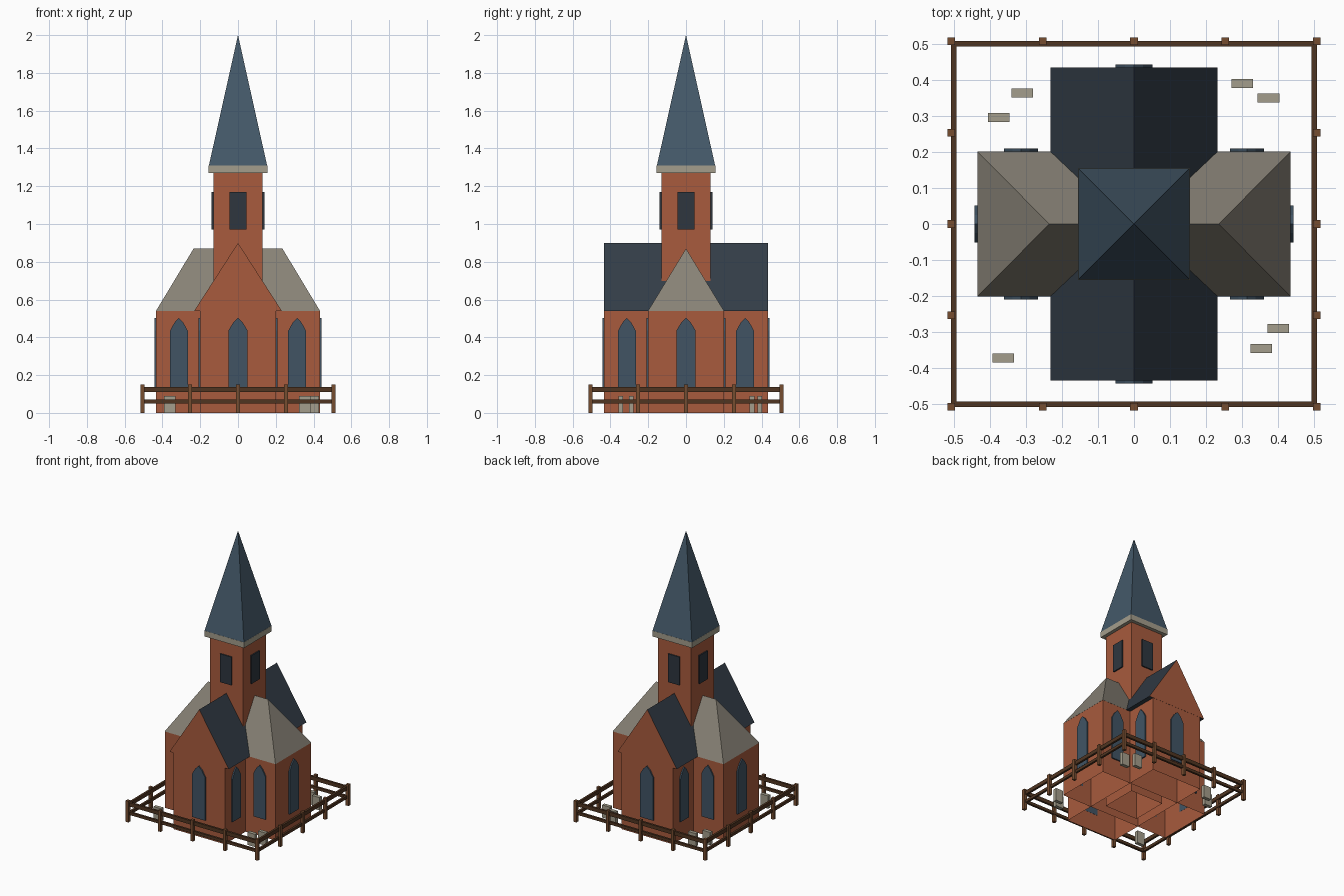
import bpy, bmesh, math
from mathutils import Matrix, Vector

if "Cube" in bpy.data.objects:
    bpy.data.objects.remove(bpy.data.objects["Cube"])


def mat(name, r, g, b):
    """Flat material from 0-255 display values."""
    def lin(c):
        c /= 255
        return c / 12.92 if c <= 0.04045 else ((c + 0.055) / 1.055) ** 2.4
    m = bpy.data.materials.new(name)
    m.diffuse_color = (lin(r), lin(g), lin(b), 1)
    m.use_nodes = True
    m.node_tree.nodes["Principled BSDF"].inputs["Base Color"].default_value = m.diffuse_color
    return m


BRICK = mat("brick", 168, 91, 61)
SLATE = mat("dark slate", 50, 60, 70)
STONE_ROOF = mat("grey shingle", 136, 130, 118)
BLUE = mat("blue slate", 68, 89, 105)
GLASS = mat("blue glass", 65, 84, 100)
LOUVRE = mat("dark louvre", 46, 54, 63)
STONE = mat("pale stone", 164, 158, 140)
RAIL = mat("dark wood", 80, 53, 33)
POST = mat("brown wood", 118, 77, 48)


def make(name, verts, faces, *mats):
    me = bpy.data.meshes.new(name)
    me.from_pydata(verts, [], faces)
    bm = bmesh.new()
    bm.from_mesh(me)
    bmesh.ops.recalc_face_normals(bm, faces=bm.faces)
    bm.to_mesh(me)
    bm.free()
    for m in mats:
        me.materials.append(m)
    ob = bpy.data.objects.new(name, me)
    bpy.context.collection.objects.link(ob)
    return ob


def rect(hx, hy, z):
    return [(-hx, -hy, z), (hx, -hy, z), (hx, hy, z), (-hx, hy, z)]


SIDES = [(i, (i + 1) % 4, 4 + (i + 1) % 4, 4 + i) for i in range(4)]
CAPS = [(3, 2, 1, 0), (4, 5, 6, 7)]


def walls(name, hx, hy, top):
    """Hollow wall shell, open to the ground."""
    return make(name, rect(hx, hy, 0) + rect(hx, hy, top), SIDES, BRICK)


def box(name, x, y, z0, z1, hx, hy, m):
    ob = make(name, rect(hx, hy, z0) + rect(hx, hy, z1), SIDES + CAPS, m)
    ob.location = (x, y, 0)
    return ob


def plate(name, outline, centre, angle, m, depth=0.009):
    """Thin panel with an (x, z) outline, facing -y before turning by angle."""
    n = len(outline)
    v = [(x, -depth, z) for x, z in outline] + [(x, 0.001, z) for x, z in outline]
    f = [tuple(range(n)), tuple(range(2 * n - 1, n - 1, -1))]
    f += [(i, (i + 1) % n, n + (i + 1) % n, n + i) for i in range(n)]
    ob = make(name, v, f, m)
    ob.matrix_world = Matrix.Rotation(angle, 4, 'Z') @ Matrix.Translation(centre)
    return ob


# brick walls
L, W, EAVE = 0.433, 0.2, 0.54
walls("nave_walls", W, L, EAVE)
walls("transept_walls", L, W, EAVE)
walls("tower_walls", 0.13, 0.13, 1.27)

# nave roof: slate slopes and brick gable ends
nave = make("nave_roof", rect(0.232, L + 0.001, EAVE) + [(0, -L - 0.001, 0.9), (0, L + 0.001, 0.9)],
            [(0, 1, 2, 3), (0, 1, 4), (2, 3, 5), (1, 2, 5, 4), (3, 0, 4, 5)], SLATE, BRICK)
for p in nave.data.polygons:
    p.material_index = 1 if abs(p.normal.y) > 0.9 else 0

# transept hipped roof
make("transept_roof", rect(L + 0.001, W + 0.001, EAVE) + [(-0.235, 0, 0.87), (0.235, 0, 0.87)],
     [(0, 1, 2, 3), (0, 1, 5, 4), (2, 3, 4, 5), (1, 2, 5), (3, 0, 4)], STONE_ROOF)

# tower cornice and spire
box("tower_cornice", 0, 0, 1.27, 1.31, 0.155, 0.155, STONE)
make("spire", rect(0.154, 0.154, 1.31) + [(0, 0, 2.0)],
     [(3, 2, 1, 0)] + [(i, (i + 1) % 4, 4) for i in range(4)], BLUE)


# windows on every side
def arch(w):
    return [(-w, 0.13), (w, 0.13), (w, 0.435), (w * 0.5, 0.478), (0, 0.503),
            (-w * 0.5, 0.478), (-w, 0.435)]


louvre = [(-0.045, 0.97), (0.045, 0.97), (0.045, 1.17), (-0.045, 1.17)]
for k in range(4):
    a = k * math.pi / 2
    plate("end_window", arch(0.051), (0, -L, 0), a, GLASS)
    plate("tower_window", louvre, (0, -0.13, 0), a, LOUVRE)
    for s in (-1, 1):
        plate("side_window", arch(0.047), (s * 0.313, -W, 0), a, GLASS)

# fence posts and rails
for i in range(5):
    for j in range(5):
        if i in (0, 4) or j in (0, 4):
            box("fence_post", (i - 2) * 0.2533, (j - 2) * 0.2533, 0, 0.15, 0.0105, 0.0105, POST)
for s in (-1, 1):
    for z0, z1 in ((0.05, 0.07), (0.11, 0.137)):
        box("fence_rail", 0, s * 0.5, z0, z1, 0.507, 0.0075, RAIL)
        box("fence_rail", s * 0.5, 0, z0, z1, 0.0075, 0.507, RAIL)

# gravestones
for x, y in ((-0.31, 0.363), (-0.375, 0.295), (0.3, 0.39), (0.373, 0.349),
             (0.4, -0.29), (0.353, -0.345), (-0.362, -0.372)):
    box("gravestone", x, y, 0, 0.09, 0.03, 0.0125, STONE)
